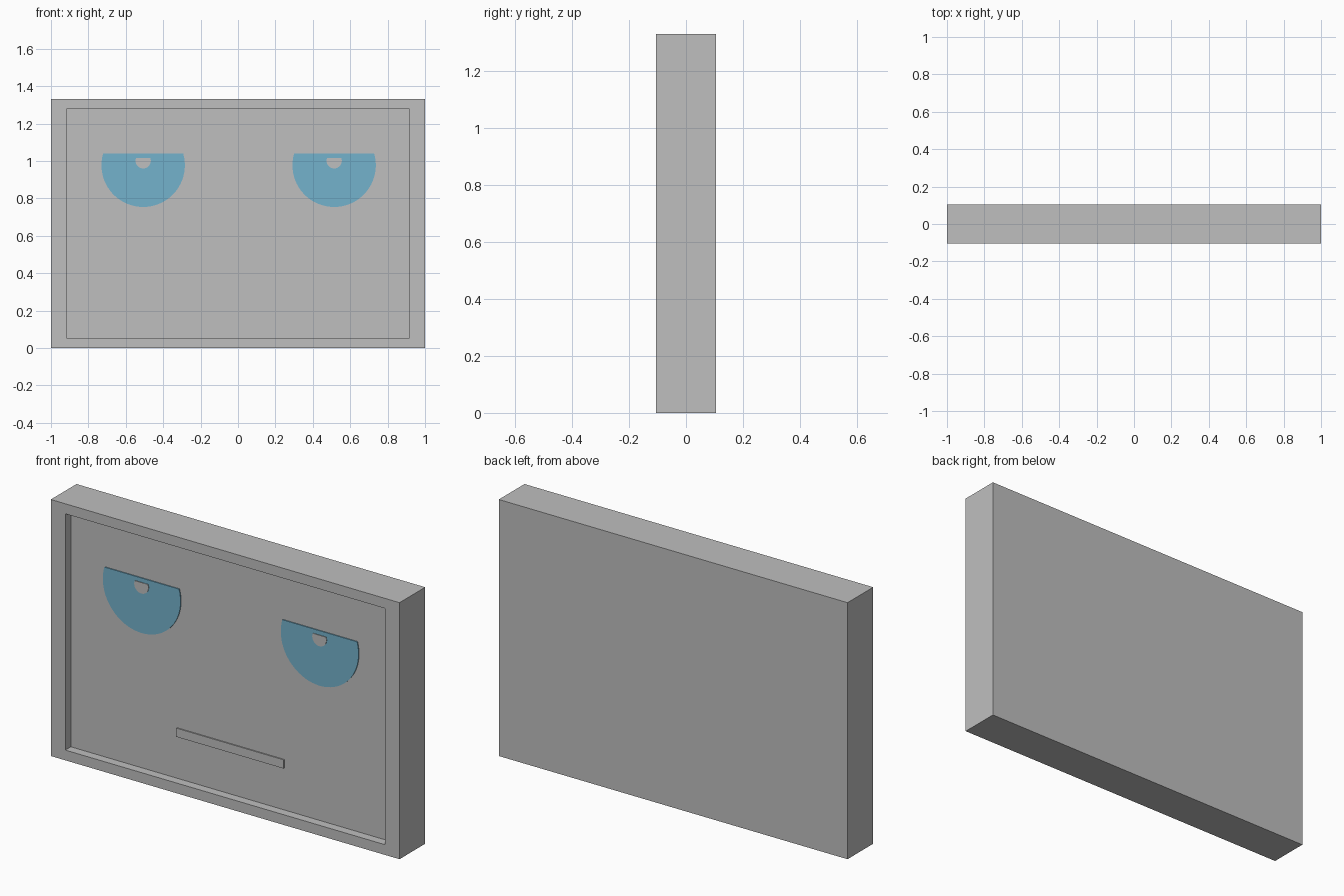
import bpy, bmesh
from math import asin, cos, sin, pi
from mathutils import Vector

WIDTH, DEPTH, HEIGHT = 2.0, 0.21, 1.33
FRONT = -DEPTH / 2
FLOOR = FRONT + 0.045

old = bpy.data.objects.get("Cube")
if old:
    bpy.data.objects.remove(old, do_unlink=True)


def material(name, rgb):
    mat = bpy.data.materials.new(name)
    mat.use_nodes = True
    color = (*rgb, 1)
    mat.diffuse_color = color
    mat.node_tree.nodes["Principled BSDF"].inputs["Base Color"].default_value = color
    return mat


def finish(name, bm, mat):
    bmesh.ops.recalc_face_normals(bm, faces=bm.faces)
    mesh = bpy.data.meshes.new(name)
    bm.to_mesh(mesh)
    bm.free()
    mesh.materials.append(mat)
    obj = bpy.data.objects.new(name, mesh)
    bpy.context.collection.objects.link(obj)


def plate(name, outline, front, mat):
    """Thin plate from an x, z outline, reaching from the panel floor to front."""
    bm = bmesh.new()
    face = bm.faces.new([bm.verts.new((x, FLOOR, z)) for x, z in outline])
    moved = bmesh.ops.extrude_face_region(bm, geom=[face])["geom"]
    for v in moved:
        if isinstance(v, bmesh.types.BMVert):
            v.co.y = front
    bm.faces.remove(face) if face.is_valid else None
    finish(name, bm, mat)


def cut_disc(cx, cz, radius, top, steps=40):
    """Circle outline with everything above top cut off flat."""
    start = asin((top - cz) / radius)
    sweep = pi + 2 * start
    angles = [start - sweep * i / steps for i in range(steps + 1)]
    return [(cx + radius * cos(a), cz + radius * sin(a)) for a in angles]


grey = material("grey", (0.52, 0.52, 0.52))
blue = material("eye blue", (0.174, 0.445, 0.604))

# Slab with a shallow recessed front panel
bm = bmesh.new()
bmesh.ops.create_cube(bm, size=1)
for v in bm.verts:
    v.co = Vector((v.co.x * WIDTH, v.co.y * DEPTH, (v.co.z + 0.5) * HEIGHT))
bm.normal_update()
panel = min(bm.faces, key=lambda f: f.calc_center_median().y)
for y in (FRONT, FLOOR):
    bmesh.ops.inset_individual(bm, faces=[panel], thickness=0.01)
    for v in panel.verts:
        v.co = Vector((0.917 if v.co.x > 0 else -0.917, y,
                       1.278 if v.co.z > HEIGHT / 2 else 0.053))
finish("framed_slab", bm, grey)

# Half-lidded eyes with small pupils
for side, x in (("right", -0.507), ("left", 0.514)):
    plate(side + "_eye", cut_disc(x, 0.977, 0.223, 1.039), FLOOR - 0.005, blue)
    plate(side + "_pupil", cut_disc(x, 1.001, 0.041, 1.017, 20), FLOOR - 0.008, grey)

# Straight mouth
plate("mouth", [(-0.308, 0.27), (0.308, 0.27), (0.308, 0.315), (-0.308, 0.315)],
      FLOOR - 0.006, grey)
